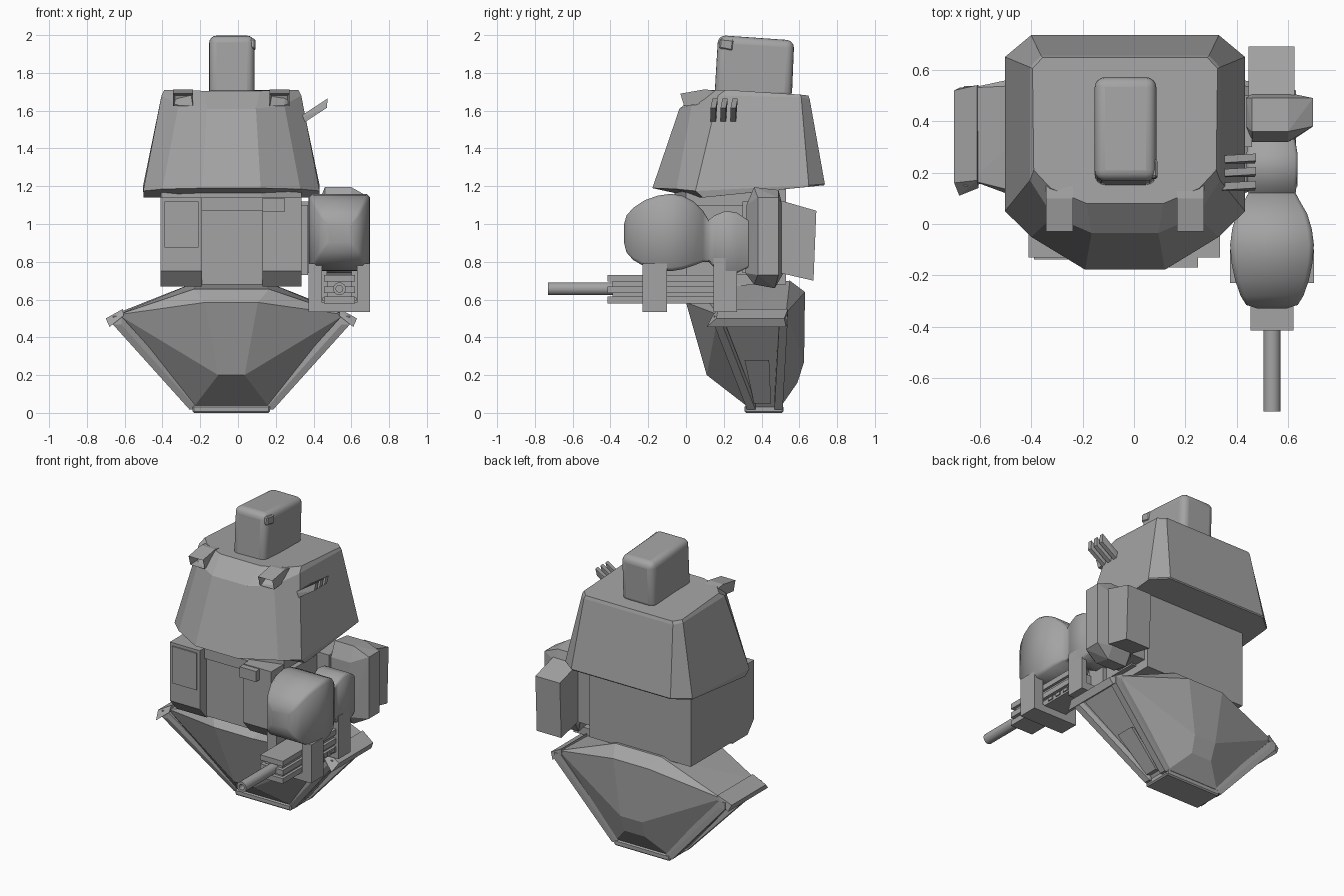
import bpy, bmesh, math

if "Cube" in bpy.data.objects:
    bpy.data.objects.remove(bpy.data.objects["Cube"])

CX = -0.035   # centre line of the body
AX = 0.537    # centre line of the gun arm
GREY = bpy.data.materials.new("dark_grey")
GREY.diffuse_color = (.37, .37, .37, 1)
GREY.use_nodes = True
GREY.node_tree.nodes["Principled BSDF"].inputs["Base Color"].default_value = GREY.diffuse_color


def finish(bm, name, bevel=0, segs=1, smooth=None):
    bmesh.ops.recalc_face_normals(bm, faces=bm.faces[:])
    me = bpy.data.meshes.new(name)
    bm.to_mesh(me)
    bm.free()
    me.materials.append(GREY)
    ob = bpy.data.objects.new(name, me)
    bpy.context.collection.objects.link(ob)
    if bevel:
        m = ob.modifiers.new("bevel", 'BEVEL')
        m.width, m.segments = bevel, segs
    if smooth:
        bpy.ops.object.select_all(action='DESELECT')
        ob.select_set(True)
        bpy.context.view_layer.objects.active = ob
        bpy.ops.object.shade_smooth_by_angle(angle=math.radians(smooth))
    return ob


def loft(name, rings, smooth=None):
    bm = bmesh.new()
    vs = [[bm.verts.new(p) for p in r] for r in rings]
    n = len(rings[0])
    for a, b in zip(vs, vs[1:]):
        for i in range(n):
            bm.faces.new((a[i], a[(i + 1) % n], b[(i + 1) % n], b[i]))
    bm.faces.new(vs[0][::-1])
    bm.faces.new(vs[-1])
    return finish(bm, name, smooth=smooth)


def hull(name, pts, bevel=0, segs=1, smooth=None, socket=0):
    bm = bmesh.new()
    for p in pts:
        bm.verts.new(p)
    bmesh.ops.convex_hull(bm, input=bm.verts[:])
    bmesh.ops.dissolve_limit(bm, angle_limit=0.02, verts=bm.verts[:], edges=bm.edges[:])
    if socket:   # sink the front face
        bmesh.ops.recalc_face_normals(bm, faces=bm.faces[:])
        bm.normal_update()
        f = min(bm.faces, key=lambda f: f.normal.y)
        bmesh.ops.inset_region(bm, faces=[f], thickness=0.014)
        bmesh.ops.translate(bm, verts=f.verts[:], vec=(0, socket, 0))
    return finish(bm, name, bevel, segs, smooth)


def box(name, x, y, z, **kw):
    return hull(name, [(a, b, c) for a in x for b in y for c in z], **kw)


def prism(name, x, prof, **kw):
    return hull(name, [(a, *p) for a in x for p in prof], **kw)


def beam(name, p, q, r):
    return hull(name, [(e[0] + a, e[1] + b, e[2] + c) for e in (p, q)
                       for a in (-r, r) for b in (-r, r) for c in (-r, r)])


def sym(half):
    return [(CX + x, y, z) for x, y, z in half] + [(CX - x, y, z) for x, y, z in half[::-1]]


# Upper torso shell with a tucked-under lower lip
loft("upper_torso", [
    sym([(.16, .05, 1.14), (.36, .07, 1.14), (.465, .09, 1.14), (.463, .648, 1.197), (.363, .73, 1.205)]),
    sym([(.155, -.178, 1.19), (.365, -.05, 1.185), (.467, .05, 1.175), (.467, .65, 1.205), (.365, .735, 1.212)]),
    sym([(.13, -.035, 1.61), (.28, .03, 1.63), (.37, .17, 1.68), (.37, .61, 1.67), (.327, .655, 1.66)]),
    sym([(.15, .08, 1.705), (.29, .14, 1.71), (.355, .21, 1.71), (.36, .605, 1.685), (.32, .648, 1.68)])])

# Intake boxes on the torso's front edge
for s in (-1, 1):
    side = "left" if s < 0 else "right"
    prism("intake_" + side, (CX + s * .203, CX + s * .308),
          [(-.03, 1.69), (-.01, 1.625), (.19, 1.65), (.19, 1.70), (.1, 1.713)], socket=.1)

# Head with rounded edges
prism("head", (-.153, .087), [(.15, 1.66), (.17, 2.0), (.573, 1.972), (.56, 1.66)],
      bevel=.04, segs=4, smooth=40)
prism("head_eye", (.03, .092), [(.174, 1.93), (.18, 1.983), (.252, 1.976), (.248, 1.915)], bevel=.008)

# Side fins
for i in range(3):
    y = .13 + i * .053
    hull(f"side_fin_{i}", [(x, b + d, z) for b in (y, y + .028) for x, d, z in
                           ((.30, 0, 1.55), (.475, .01, 1.665), (.47, 0, 1.615), (.34, 0, 1.53))])

# Waist
hull("waist", [(CX + s * x, y, z) for s in (-1, 1) for z in (.68, 1.19) for x, y in
               ((.16, -.06), (.372, .0), (.372, .53))])
for n, x in (("left", (-.41, -.19)), ("right", (.13, .335))):
    prism("waist_block_" + n, x, [(-.13, 1.14), (-.13, .75), (-.06, .67), (.1, .67), (.1, 1.14)])
box("waist_panel", (-.39, -.21), (-.138, -.1), (.875, 1.12))
box("waist_stud", (.13, .25), (-.17, -.1), (1.065, 1.135))
box("waist_top_band", (-.2, .14), (-.08, 0), (1.07, 1.14))
box("arm_mount", (.3, .46), (.3, .5), (.74, 1.12))
box("arm_mount_plate", (.33, .37), (.0, .42), (.73, 1.1))

# Leg base: faceted keel
hull("leg_base", sym([(.2, .07, .655), (.17, .55, .7), (.14, .0, .585), (.07, .11, .2),
                      (.13, .63, .64), (.08, .625, .27), (.075, .59, .16), (.6, .17, .52),
                      (.6, .53, .53), (.2, .33, .03), (.2, .5, .03)]))
box("keel_plate", (CX - .205, CX + .205), (.31, .515), (0, .04), bevel=.008)
for s in (-1, 1):
    n = "left" if s < 0 else "right"
    for k, y0, y1 in (("front", .17, .345), ("back", .515, .49)):
        beam(f"leg_rail_{k}_{n}", (CX + s * .605, y0, .49), (CX + s * .2, y1, .04), .022)
    hull("leg_lip_" + n, [(CX + s * x, y, z) for x, z, ys in (
        (.57, .515, (.14, .54)), (.575, .55, (.17, .54)),
        (.665, .5, (.16, .52)), (.645, .455, (.11, .53))) for y in ys])
    hull("leg_hatch_" + n, [(CX + s * (x + d), y, z) for d in (-.02, .02) for x, y, z in (
        (.404, .31, .28), (.404, .44, .28), (.22, .36, .05), (.22, .45, .05))])

# Shoulder housing and rear pack
hull("shoulder", [(x, y, z) for x in (.46, .6) for y, z in (
    (.32, 1.1), (.36, 1.195), (.49, 1.18), (.51, 1.1), (.51, .73), (.47, .66), (.36, .68), (.315, .74))]
    + [(x, y, z) for x in (.437, .697) for y in (.38, .49) for z in (.73, 1.14)])
prism("shoulder_pack", (.445, .625), [(.5, 1.125), (.69, 1.07), (.675, .7), (.5, .74)])

# Forearm: square sections swelling twice along y (y, half x, z low, z high)
rings = []
for y, h, lo, hi in [(-.328, .06, .9, 1.0), (-.315, .1, .85, 1.045), (-.28, .122, .81, 1.085),
                     (-.22, .143, .775, 1.125), (-.15, .158, .755, 1.15), (-.08, .163, .75, 1.16),
                     (-.02, .155, .76, 1.15), (.04, .137, .78, 1.12), (.09, .108, .8, 1.07),
                     (.12, .092, .8, 1.02), (.15, .096, .77, 1.045), (.21, .1, .74, 1.07),
                     (.27, .1, .74, 1.06), (.33, .09, .77, 1.02)]:
    c = .12 * h
    rings.append([(AX + sx * a, y, z) for sx, a, z in (
        (1, h, lo + c), (1, h, hi - c), (1, h - c, hi), (-1, h - c, hi),
        (-1, h, hi - c), (-1, h, lo + c), (-1, h - c, lo), (1, h - c, lo))])
loft("forearm", rings, smooth=50)

# Gun brackets: two cheeks and a floor each
for n, h, t, y, top in (("front", .163, .07, (-.23, -.1), .79), ("rear", .1, .035, (.145, .27), .82)):
    for s in (-1, 1):
        box(f"bracket_{n}_{s}", (AX + s * (h - t), AX + s * h), y, (.535, top))
    box("bracket_floor_" + n, (AX - h, AX + h), y, (.535, .585))

# Gun body with stacked side ribs and vents
box("gun_core", (AX - .065, AX + .065), (-.39, .16), (.585, .725))
for i, z in enumerate((.58, .635, .695)):
    box(f"gun_rib_{i}", (AX - .083, AX + .083), (-.415, .15), (z, z + .035))
for s in (-1, 1):
    for i in range(3):
        box(f"gun_vent_{s}_{i}", (AX + s * .07, AX + s * .09),
            (-.06 + i * .07, -.02 + i * .07), (.592, .612))


# Hollow barrel
def ring(y, r, n=16):
    return [(AX + r * math.cos(2 * math.pi * i / n), y, .657 + r * math.sin(2 * math.pi * i / n))
            for i in range(n)]


loft("barrel", [ring(-.3, .034), ring(-.73, .034), ring(-.73, .018), ring(-.6, .018)], smooth=30)
